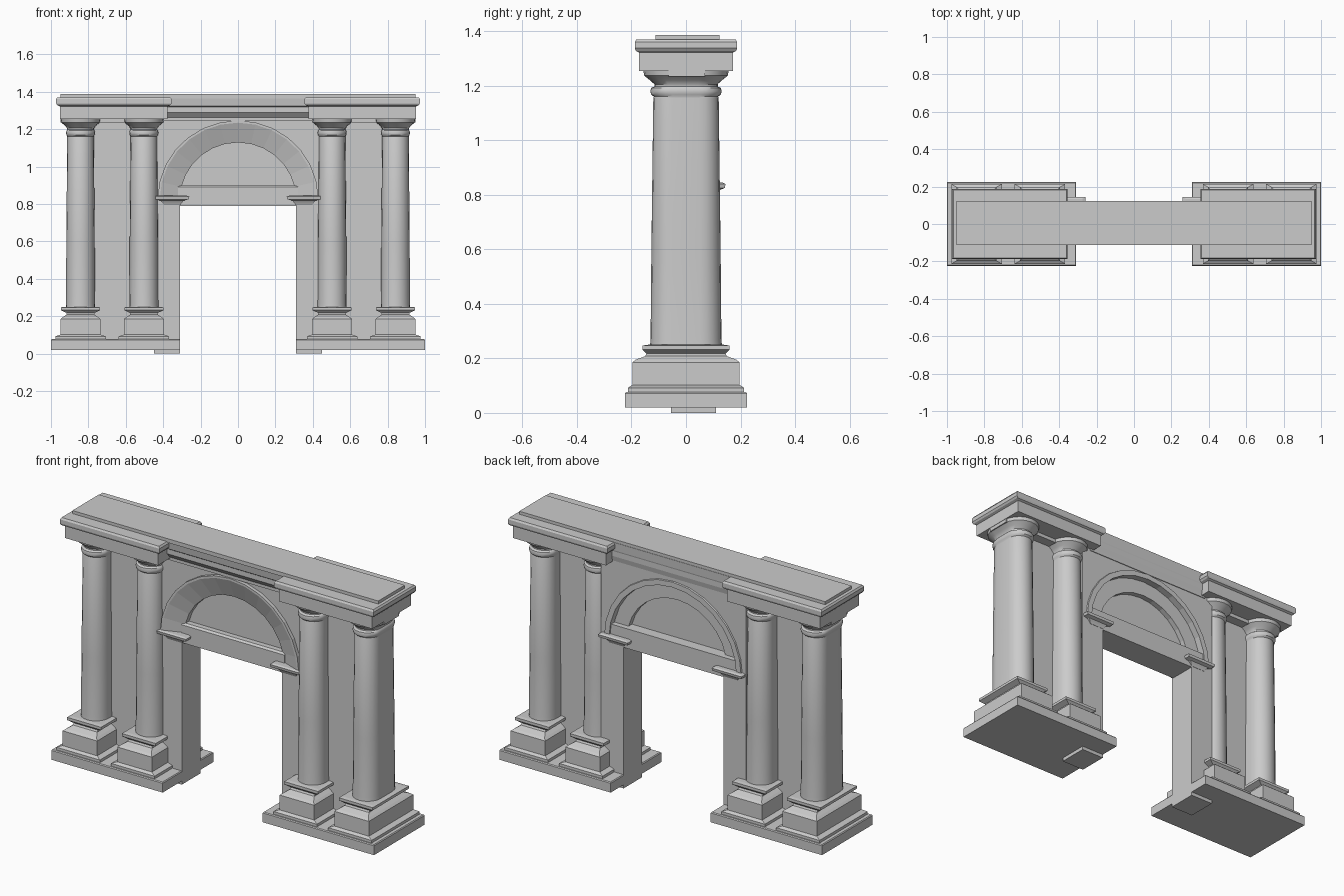
import bpy, bmesh, math

if "Cube" in bpy.data.objects:
    bpy.data.objects.remove(bpy.data.objects["Cube"])


def finish(name, bm, smooth=False):
    bmesh.ops.recalc_face_normals(bm, faces=bm.faces)
    me = bpy.data.meshes.new(name)
    bm.to_mesh(me)
    bm.free()
    ob = bpy.data.objects.new(name, me)
    bpy.context.collection.objects.link(ob)
    if smooth:
        bpy.ops.object.select_all(action='DESELECT')
        ob.select_set(True)
        bpy.context.view_layer.objects.active = ob
        bpy.ops.object.shade_smooth_by_angle(angle=math.radians(35))
    return ob


def skin(bm, rings):
    """Bridge equal-length rings of points and cap both ends."""
    vs = [[bm.verts.new(p) for p in r] for r in rings]
    n = len(vs[0])
    for a, b in zip(vs, vs[1:]):
        for i in range(n):
            j = (i + 1) % n
            bm.faces.new((a[i], a[j], b[j], b[i]))
    bm.faces.new(vs[0])
    bm.faces.new(vs[-1])


def rect(x0, x1, y0, y1, z):
    return [(x0, y0, z), (x1, y0, z), (x1, y1, z), (x0, y1, z)]


def stack(name, levels):
    """Rectangular solid through levels of (z, x0, x1, y0, y1)."""
    bm = bmesh.new()
    skin(bm, [rect(x0, x1, y0, y1, z) for z, x0, x1, y0, y1 in levels])
    return finish(name, bm)


def stadium(cx, r, hy, z, n=10):
    pts = []
    for s in (1, -1):
        for i in range(n + 1):
            a = math.pi * i / n
            pts.append((cx + s * r * math.cos(a), s * (hy - r + r * math.sin(a)), z))
    return pts


def box(name, x0, x1, y0, y1, z0, z1):
    return stack(name, [(z0, x0, x1, y0, y1), (z1, x0, x1, y0, y1)])


WF, WB = -0.055, 0.11       # arch wall front and back
CZ, R_OUT, R_IN, SEG, SQ = 0.825, 0.42, 0.31, 14, 0.98
ANG = [math.pi * i / SEG for i in range(SEG + 1)]

# half sizes per height: (z, half x, half y)
pedestal = [(.075, .135, .213), (.092, .135, .213), (.102, .107, .197), (.185, .107, .197),
            (.195, .095, .185), (.208, .075, .15), (.218, .075, .145), (.232, .105, .16),
            (.247, .105, .16), (.25, .09, .14)]
shaft = [(.245, .078, .132), (.27, .077, .13), (.6, .076, .127), (1.155, .071, .12),
         (1.16, .071, .118), (1.168, .075, .128), (1.18, .078, .131), (1.192, .075, .128),
         (1.198, .071, .115), (1.205, .072, .115), (1.22, .084, .132), (1.237, .105, .153),
         (1.257, .107, .157)]

for side, s in (("left", -1), ("right", 1)):
    def span(a, b):
        return tuple(sorted((s * a, s * b)))

    # base slab and jamb foot
    x0, x1 = span(.31, 1.0)
    stack(side + "_base_slab", [(.02, x0, x1, -.224, .224), (.072, x0, x1, -.224, .224),
                                (.077, x0 + .004, x1 - .004, -.22, .22)])
    box(side + "_jamb_foot", *span(.31, .45), WF, WB, 0, .03)

    # jamb pier and thin wall between the columns
    box(side + "_jamb", *span(.31, .45), WF, WB, .07, CZ)
    box(side + "_bay_wall", *span(.44, .86), -.025, .015, .07, 1.26)

    # pedestals and oblong columns with capitals
    for which, c in (("outer", .842), ("inner", .503)):
        cx = s * c
        stack(f"{side}_{which}_pedestal",
              [(z, cx - hx, cx + hx, -hy, hy) for z, hx, hy in pedestal])
        bm = bmesh.new()
        skin(bm, [stadium(cx, r, hy, z) for z, r, hy in shaft])
        finish(f"{side}_{which}_column", bm, True)

    # end entablature with cornice
    x0, x1 = span(.376, .952)
    ent = [(1.255, 0, .172), (1.322, 0, .172), (1.328, .014, .184), (1.338, .021, .188),
           (1.36, .021, .188), (1.37, .014, .182)]
    stack(side + "_entablature", [(z, x0 - e, x1 + e, -hy, hy) for z, e, hy in ent])
    box(side + "_beam_end", *span(.4, .95), -.065, .07, 1.235, 1.257)

    # impost moulding under the arch
    x0, x1 = span(.31, .395)
    imp = [(.795, .002), (.807, .01), (.818, .02), (.825, .046), (.84, .05), (.845, .035)]
    stack(side + "_impost", [(z, x0 - e, x1 + e, WF - e * .7, WB + e * .7) for z, e in imp])

# spandrel wall above the arch, bounded by the ring's outer curve
bm = bmesh.new()
inner = [(.45, CZ)] + [(R_OUT * math.cos(a), CZ + SQ * R_OUT * math.sin(a)) for a in ANG] + [(-.45, CZ)]
skin(bm, [[(x, WF, z), (x, WB, z), (o, WB, 1.26), (o, WF, 1.26)]
          for (x, z) in inner for o in (max(-.45, min(.45, x * 1.07)),)])
finish("spandrel_wall", bm)

# arch ring: splayed face in front, rimmed recessed face behind
prof = [(.43, -.04), (.43, -.075), (.418, -.075), (R_IN, -.035), (R_IN, .08),
        (.395, .08), (.395, .118), (.425, .118), (.43, .1)]
bm = bmesh.new()
skin(bm, [[(r * math.cos(a), y, CZ + r * SQ * math.sin(a)) for r, y in prof] for a in ANG])
finish("arch_ring", bm)

# recessed half-round panel and lintel
bm = bmesh.new()
skin(bm, [[((R_IN + .02) * math.cos(a), y, CZ + R_IN * math.sin(a)) for a in ANG]
          for y in (-.005, .05)])
finish("lunette_panel", bm)
stack("lintel", [(.79, -.32, .32, -.045, .1), (.89, -.32, .32, -.045, .1),
                 (.9, -.32, .32, -.035, .09)])
box("back_lintel", -.41, .41, .07, WB, .79, .9)

# middle entablature and top slab
mid = [(1.245, .012, .004), (1.262, .012, .004), (1.29, .036, .01), (1.318, .036, .01),
       (1.325, .046, .012), (1.37, .052, .014)]
stack("middle_entablature", [(z, -.4, .4, WF - f, WB + b) for z, f, b in mid])
box("top_slab", -.948, .948, -.112, .122, 1.365, 1.387)
